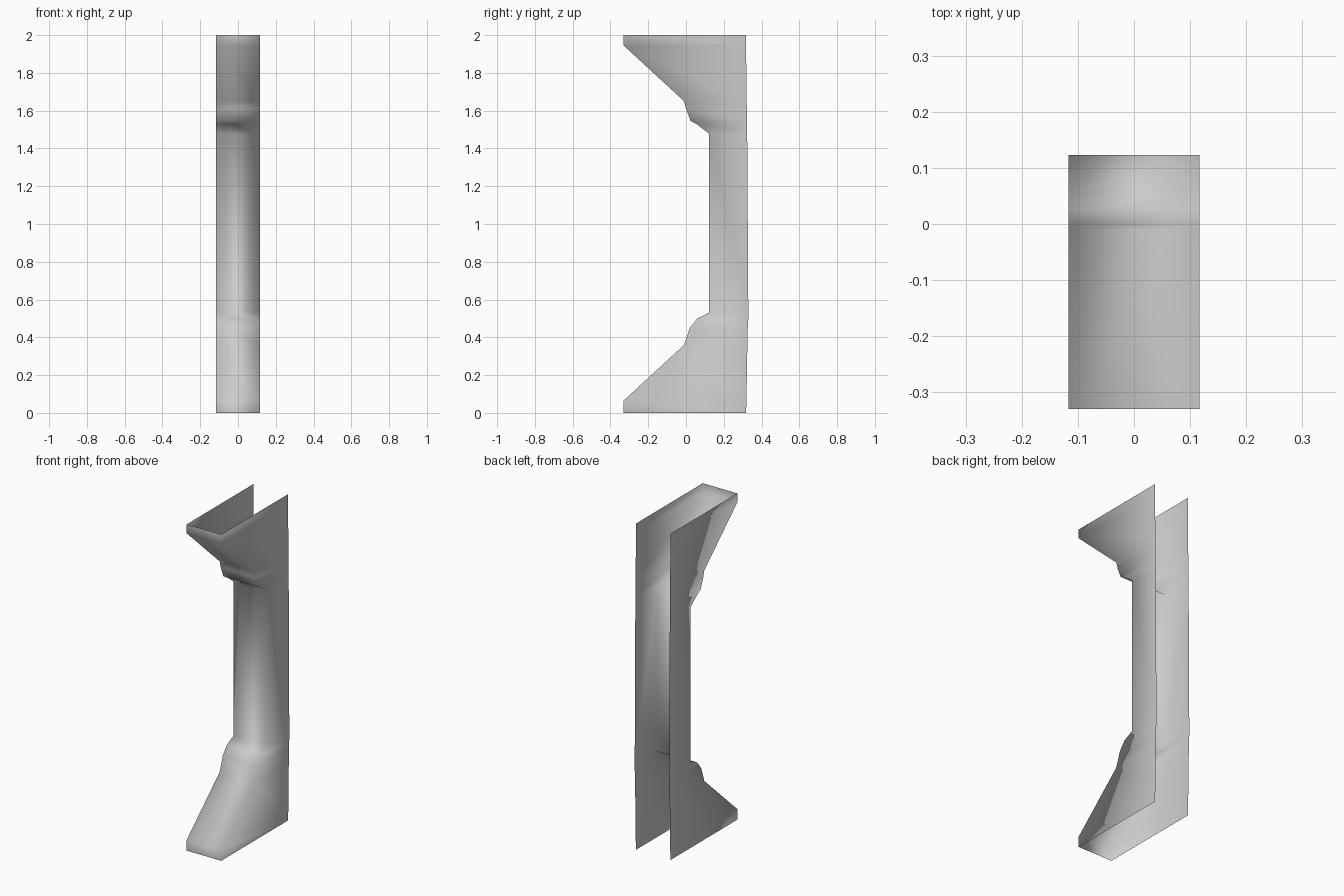
import bpy, bmesh

if "Cube" in bpy.data.objects:
    bpy.data.objects.remove(bpy.data.objects["Cube"])

HALF = 0.117
# front profile (y, z) with matching back-edge y, from top to bottom
profile = [
    (-0.33, 2.0, 0.317), (-0.33, 1.945, 0.318), (-0.01, 1.65, 0.321),
    (0.0, 1.61, 0.322), (0.025, 1.545, 0.323), (0.055, 1.53, 0.323),
    (0.123, 1.477, 0.324), (0.123, 0.53, 0.33), (0.06, 0.50, 0.33),
    (0.02, 0.45, 0.327), (-0.01, 0.36, 0.325), (-0.33, 0.065, 0.32),
    (-0.33, 0.0, 0.318),
]

# open channel: each level is a U of back-left, front-left, front-right, back-right
bm = bmesh.new()
rows = [[bm.verts.new(p) for p in ((-HALF, b, z), (-HALF, f, z), (HALF, f, z), (HALF, b, z))]
        for f, z, b in profile]
for upper, lower in zip(rows, rows[1:]):
    for i in range(3):
        bm.faces.new((upper[i], lower[i], lower[i + 1], upper[i + 1]))

# soft shading wraps over the corners
for face in bm.faces:
    face.smooth = True

mesh = bpy.data.meshes.new("flared_column_shell")
bm.to_mesh(mesh)
bm.free()
bpy.context.collection.objects.link(bpy.data.objects.new("flared_column_shell", mesh))
